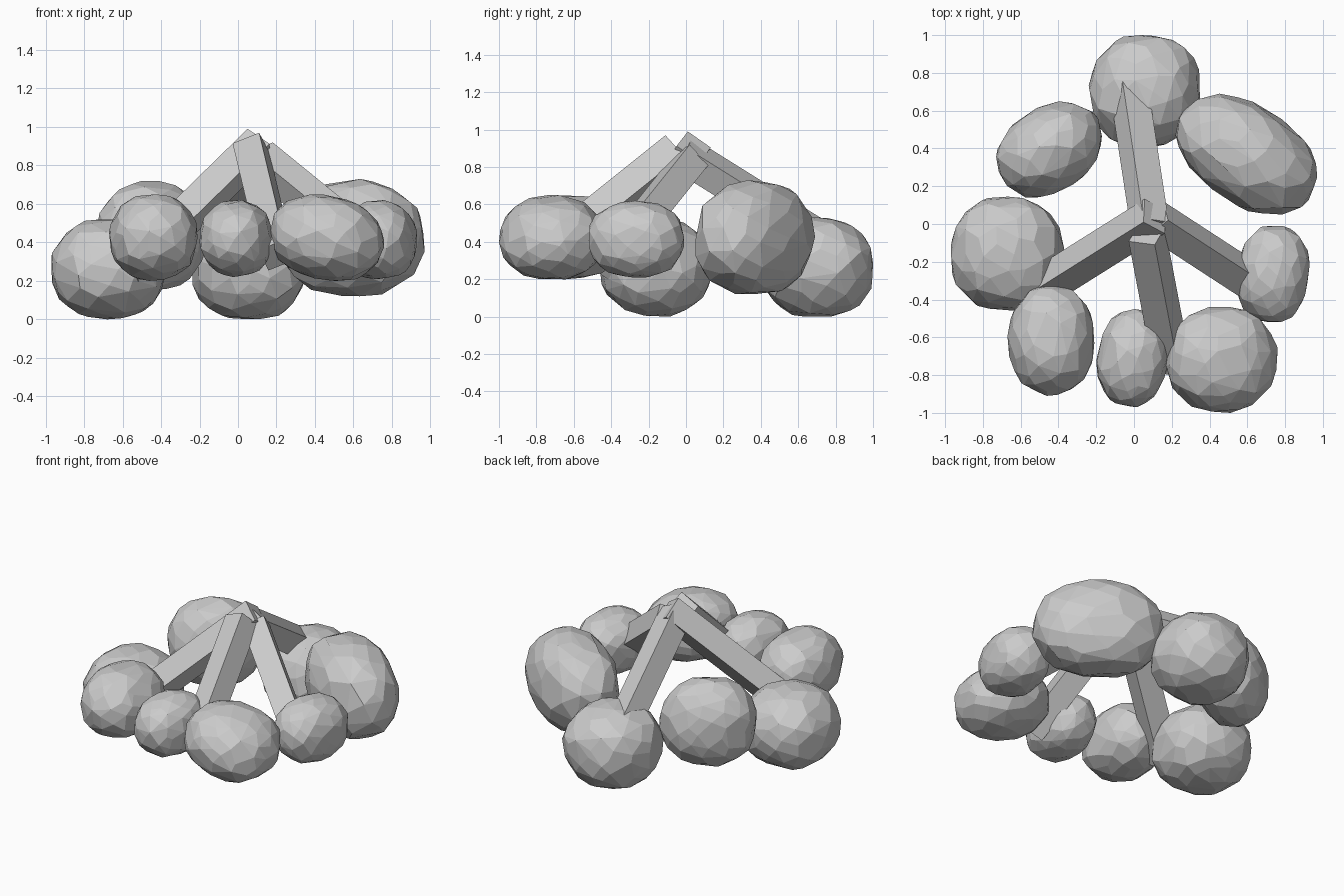
import bpy, bmesh, math, random
from mathutils import Vector, Matrix

if "Cube" in bpy.data.objects:
    bpy.data.objects.remove(bpy.data.objects["Cube"])

random.seed(4)


def finish(name, bm):
    bmesh.ops.recalc_face_normals(bm, faces=bm.faces)
    me = bpy.data.meshes.new(name)
    bm.to_mesh(me)
    bm.free()
    bpy.context.collection.objects.link(bpy.data.objects.new(name, me))


def stone(name, lo, hi, semi=(1, 1, 1), spin=0, tilt=0, n=110):
    """Faceted boulder: hull of jittered points on a slightly boxy ellipsoid, fitted to lo..hi."""
    rot = Matrix.Rotation(math.radians(spin), 3, 'Z') @ Matrix.Rotation(math.radians(tilt), 3, 'Y')
    pts = []
    for i in range(n):
        z = 1 - 2 * (i + 0.5) / n
        a = i * 2.39996 + random.uniform(-.13, .13)
        r = math.sqrt(1 - z * z)
        p = Vector((r * math.cos(a), r * math.sin(a), z + random.uniform(-.06, .06)))
        p *= sum(abs(c) ** 2.25 for c in p) ** (-1 / 2.25) * random.uniform(.97, 1.02)
        pts.append(rot @ Vector(c * s for c, s in zip(p, semi)))
    mn = [min(p[k] for p in pts) for k in range(3)]
    mx = [max(p[k] for p in pts) for k in range(3)]
    bm = bmesh.new()
    for p in pts:
        bm.verts.new([lo[k] + (p[k] - mn[k]) / (mx[k] - mn[k]) * (hi[k] - lo[k]) for k in range(3)])
    bmesh.ops.convex_hull(bm, input=bm.verts)
    loose = [v for v in bm.verts if not v.link_faces]
    bmesh.ops.delete(bm, geom=loose, context='VERTS')
    # Merge nearly coplanar facets into flat chipped patches
    bmesh.ops.dissolve_limit(bm, angle_limit=math.radians(7), verts=bm.verts, edges=bm.edges)
    finish(name, bm)


def log(name, start, toward, roll, length=.9, side=.15):
    """Square beam whose upper edge runs from start toward a second point."""
    start = Vector(start)
    d = (Vector(toward) - start).normalized()
    h = d.cross(Vector((0, 0, 1))).normalized()
    u = h.cross(d)
    c, s = math.cos(math.radians(roll)), math.sin(math.radians(roll))
    e1, e2 = (h * c - u * s) * side, (-h * s - u * c) * side
    bm = bmesh.new()
    ring = [bm.verts.new(start + o) for o in (Vector(), e1, e1 + e2, e2)]
    face = bm.faces.new(ring)
    ext = bmesh.ops.extrude_face_region(bm, geom=[face], use_keep_orig=True)
    for v in ext['geom']:
        if isinstance(v, bmesh.types.BMVert):
            v.co += d * length
    finish(name, bm)


# Ring of boulders
stone("stone_back", (-.24, .40, 0), (.35, 1.0, .53))
stone("stone_back_right", (.22, .05, .12), (.97, .69, .73), (.42, .27, .3), -35)
stone("stone_back_left", (-.73, .14, .15), (-.17, .65, .72), (.31, .22, .28), 25)
stone("stone_left", (-.97, -.46, 0), (-.37, .145, .52))
stone("stone_front_left", (-.67, -.91, .20), (-.21, -.32, .65))
stone("stone_front", (-.20, -.97, .22), (.18, -.45, .62), (.19, .26, .2), -8)
stone("stone_front_right", (.17, -1.0, .20), (.76, -.44, .65), (.3, .26, .21), 0, 10)
stone("stone_right", (.54, -.52, .21), (.93, -.01, .62), (.2, .25, .2), -8)

# Logs leaning together at the top
log("log_back", (.05, .03, .96), (-.06, .75, .51), 30)
log("log_left", (.05, .01, .99), (-.38, -.26, .57), 48, 1.05)
log("log_right", (.18, .02, .92), (.61, -.26, .57), 28)
log("log_front", (.11, -.11, .97), (.215, -.66, .53), 28)
